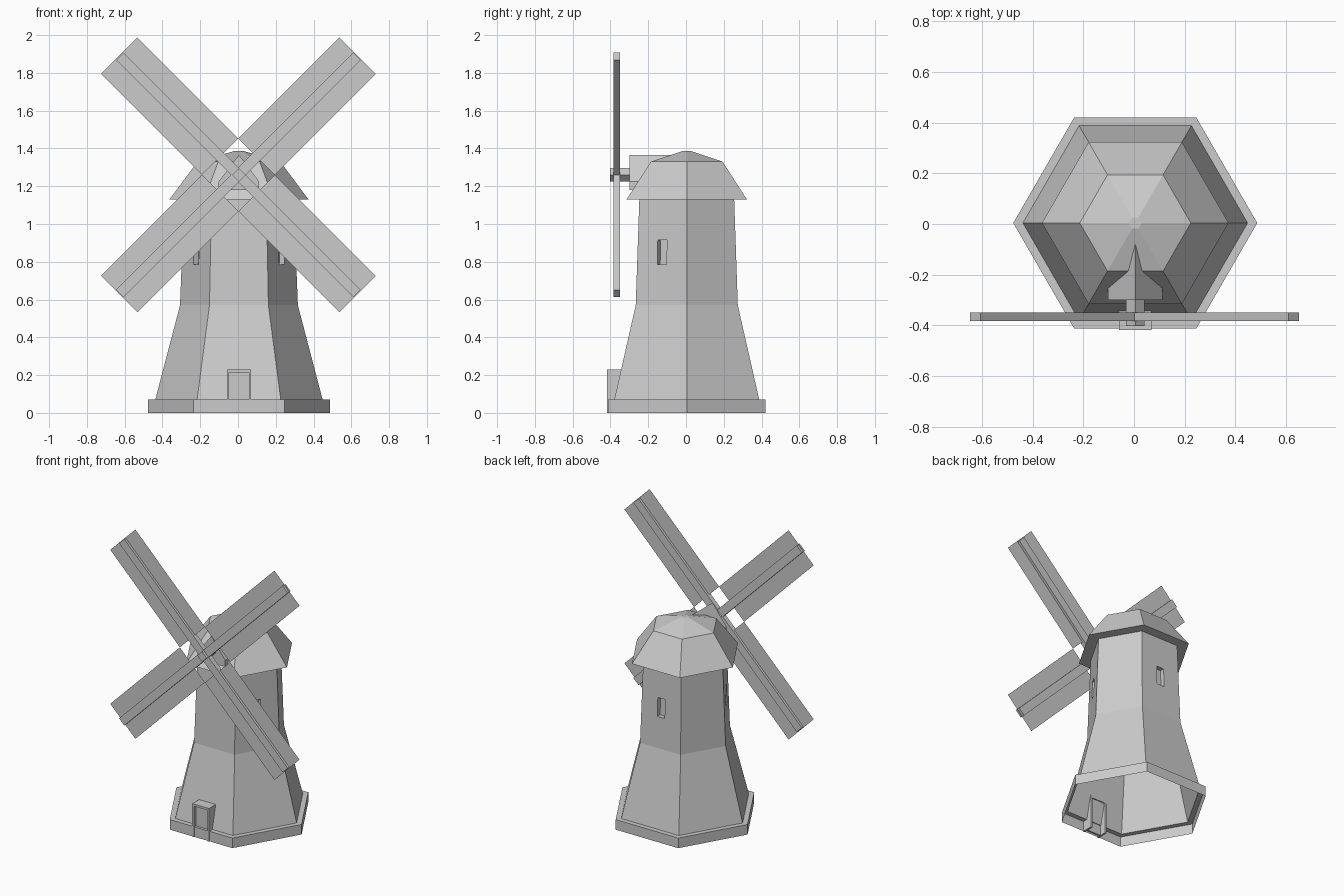
import bpy, bmesh
from math import sin, cos, pi, radians
from mathutils import Vector, Matrix

if "Cube" in bpy.data.objects:
    bpy.data.objects.remove(bpy.data.objects["Cube"])

CX, CY = 0.005, 0.004          # tower axis
ROTOR = Vector((0.002, -0.366, 1.26))


def finish(bm, name):
    bmesh.ops.recalc_face_normals(bm, faces=bm.faces)
    me = bpy.data.meshes.new(name)
    bm.to_mesh(me)
    bm.free()
    ob = bpy.data.objects.new(name, me)
    bpy.context.collection.objects.link(ob)
    return ob


def hex_shell(profile, close_top=False):
    """Six-sided open shell from (radius, z) points."""
    bm = bmesh.new()
    rings = [[bm.verts.new((CX + r * cos(i * pi / 3), CY + r * sin(i * pi / 3), z))
              for i in range(6)] for r, z in profile]
    for a, b in zip(rings, rings[1:]):
        for i in range(6):
            j = (i + 1) % 6
            bm.faces.new((a[i], a[j], b[j], b[i]))
    if close_top:
        bm.faces.new(rings[-1])
    return bm


def box(name, lo, hi, matrix=Matrix()):
    bm = bmesh.new()
    lo, hi = Vector(lo), Vector(hi)
    m = matrix @ Matrix.Translation((lo + hi) / 2) @ Matrix.Diagonal((*(hi - lo), 1))
    bmesh.ops.create_cube(bm, size=1, matrix=m)
    return finish(bm, name)


def prism(name, outline, y0, y1):
    """Extrude an (x, z) outline along y."""
    bm = bmesh.new()
    f = bm.faces.new([bm.verts.new((x, y0, z)) for x, z in outline])
    new = bmesh.ops.extrude_face_region(bm, geom=[f])["geom"]
    bmesh.ops.translate(bm, vec=(0, y1 - y0, 0),
                        verts=[v for v in new if isinstance(v, bmesh.types.BMVert)])
    if len(bm.faces) == len(outline) + 1:
        bm.faces.new([bm.verts.new((x, y0, z)) for x, z in outline])
        bmesh.ops.remove_doubles(bm, verts=bm.verts, dist=1e-5)
    return finish(bm, name)


# Tower with plinth, open underneath
R_MID, Z_MID, R_TOP, Z_TOP = 0.312, 0.57, 0.29, 1.13
bm = hex_shell([(0.481, 0), (0.481, 0.07), (0.443, 0.07), (R_MID, Z_MID), (R_TOP, Z_TOP)])

# Recessed windows on three alternate walls
for deg in (-30, 90, 210):
    n = Vector((cos(radians(deg)), sin(radians(deg)), 0))
    t = Vector((-n.y, n.x, 0))
    centre = Vector((CX, CY, 0))
    bm.faces.ensure_lookup_table()
    wall = max((f for f in bm.faces if f.calc_center_median().z > 0.7),
               key=lambda f: (f.calc_center_median() - centre).dot(n))
    bmesh.ops.inset_individual(bm, faces=[wall], thickness=0.03)
    for v in wall.verts:
        z = 0.915 if v.co.z > 0.85 else 0.785
        side = 0.028 if (v.co - centre).dot(t) > 0 else -0.028
        ap = cos(pi / 6) * (R_MID + (R_TOP - R_MID) * (z - Z_MID) / (Z_TOP - Z_MID))
        v.co = centre + n * ap + t * side + Vector((0, 0, z))
    pane = bmesh.ops.extrude_discrete_faces(bm, faces=[wall])["faces"][0]
    for v in pane.verts:
        v.co -= n * 0.03
finish(bm, "tower")

# Cap with overhanging eave
finish(hex_shell([(R_TOP, Z_TOP), (0.368, 1.13), (0.219, 1.33), (0.026, 1.386)], True), "cap")

# Gabled dormer holding the shaft
prism("dormer", [(CX - 0.107, 1.18), (CX + 0.107, 1.18), (CX + 0.107, 1.225),
                 (CX, 1.366), (CX - 0.107, 1.225)], -0.30, -0.08)

# Rotor shaft
s = 0.036
prism("shaft", [(CX - s, 1.26), (CX, 1.26 - s), (CX + s, 1.26), (CX, 1.26 + s)], -0.402, -0.28)

# Door frame and door
prism("door_frame", [(CX - 0.064, 0), (CX - 0.052, 0), (CX - 0.052, 0.215), (CX + 0.052, 0.215),
                     (CX + 0.052, 0), (CX + 0.064, 0), (CX + 0.064, 0.23), (CX - 0.064, 0.23)],
      -0.418, -0.34)
box("door", (CX - 0.052, -0.395, 0), (CX + 0.052, -0.385, 0.215))

# Crossed spars and flat sails
for k in range(4):
    turn = Matrix.Translation(ROTOR) @ Matrix.Rotation(radians(45 + 90 * k), 4, 'Y')
    if k < 2:
        box(f"spar_{k + 1}", (-0.028, -0.0165, -0.888), (0.028, 0.0165, 0.888), turn)
    bm = bmesh.new()
    bm.faces.new([bm.verts.new(turn @ Vector((x, 0, z))) for x, z in
                  ((-0.136, 0.136), (0.136, 0.136), (0.136, 0.892), (-0.136, 0.892))])
    finish(bm, f"sail_{k + 1}")
